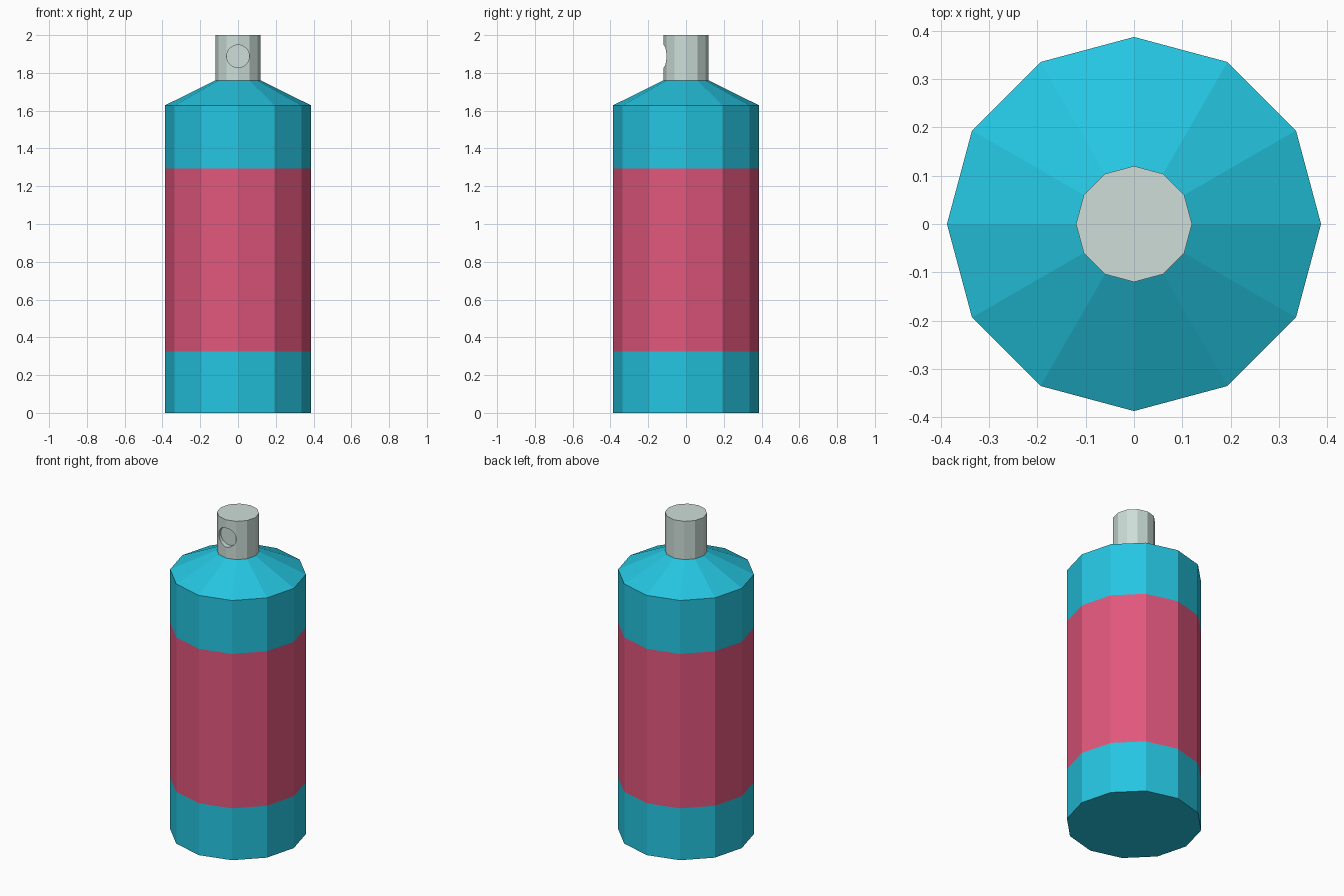
import bpy, math

if "Cube" in bpy.data.objects:
    bpy.data.objects.remove(bpy.data.objects["Cube"])

SIDES = 12


def material(name, rgb):
    m = bpy.data.materials.new(name)
    m.diffuse_color = (*rgb, 1)
    m.use_nodes = True
    m.node_tree.nodes["Principled BSDF"].inputs["Base Color"].default_value = m.diffuse_color
    return m


teal = material("teal", (0.018, 0.56, 0.75))
pink = material("pink", (0.75, 0.095, 0.205))
grey = material("light_grey", (0.61, 0.73, 0.69))


def lathe(name, profile, mats, pick=lambda z: 0):
    """Revolve (radius, z) rings with flat caps; material picked by height."""
    verts = [(r * math.cos(2 * math.pi * i / SIDES), r * math.sin(2 * math.pi * i / SIDES), z)
             for r, z in profile for i in range(SIDES)]
    faces = [(k * SIDES + i, k * SIDES + (i + 1) % SIDES,
              (k + 1) * SIDES + (i + 1) % SIDES, (k + 1) * SIDES + i)
             for k in range(len(profile) - 1) for i in range(SIDES)]
    faces.append(tuple(reversed(range(SIDES))))
    faces.append(tuple(range(len(verts) - SIDES, len(verts))))
    me = bpy.data.meshes.new(name)
    me.from_pydata(verts, [], faces)
    for m in mats:
        me.materials.append(m)
    for p in me.polygons:
        p.material_index = pick(p.center.z)
    ob = bpy.data.objects.new(name, me)
    bpy.context.collection.objects.link(ob)
    return ob


# Can body with a pink label band and sloped shoulder
R = 0.387
lathe("can_body", [(R, 0), (R, 0.325), (R, 1.293), (R, 1.628), (0.12, 1.76)],
      [teal, pink], lambda z: 1 if 0.33 < z < 1.29 else 0)

# Spray cap
cap = lathe("spray_cap", [(0.12, 1.76), (0.12, 2.0)], [grey])

# Round spray hole in the front of the cap
bpy.ops.mesh.primitive_cylinder_add(vertices=24, radius=0.06, depth=0.12,
                                    location=(0, -0.145, 1.888),
                                    rotation=(math.pi / 2, 0, 0))
cutter = bpy.context.object
cutter.name = "hole_cutter"
cutter.hide_render = True
cutter.data.materials.append(grey)
mod = cap.modifiers.new("spray_hole", 'BOOLEAN')
mod.operation = 'DIFFERENCE'
mod.solver = 'EXACT'
mod.object = cutter
bpy.context.view_layer.objects.active = cap
bpy.ops.object.modifier_apply(modifier=mod.name)
bpy.data.objects.remove(cutter)
